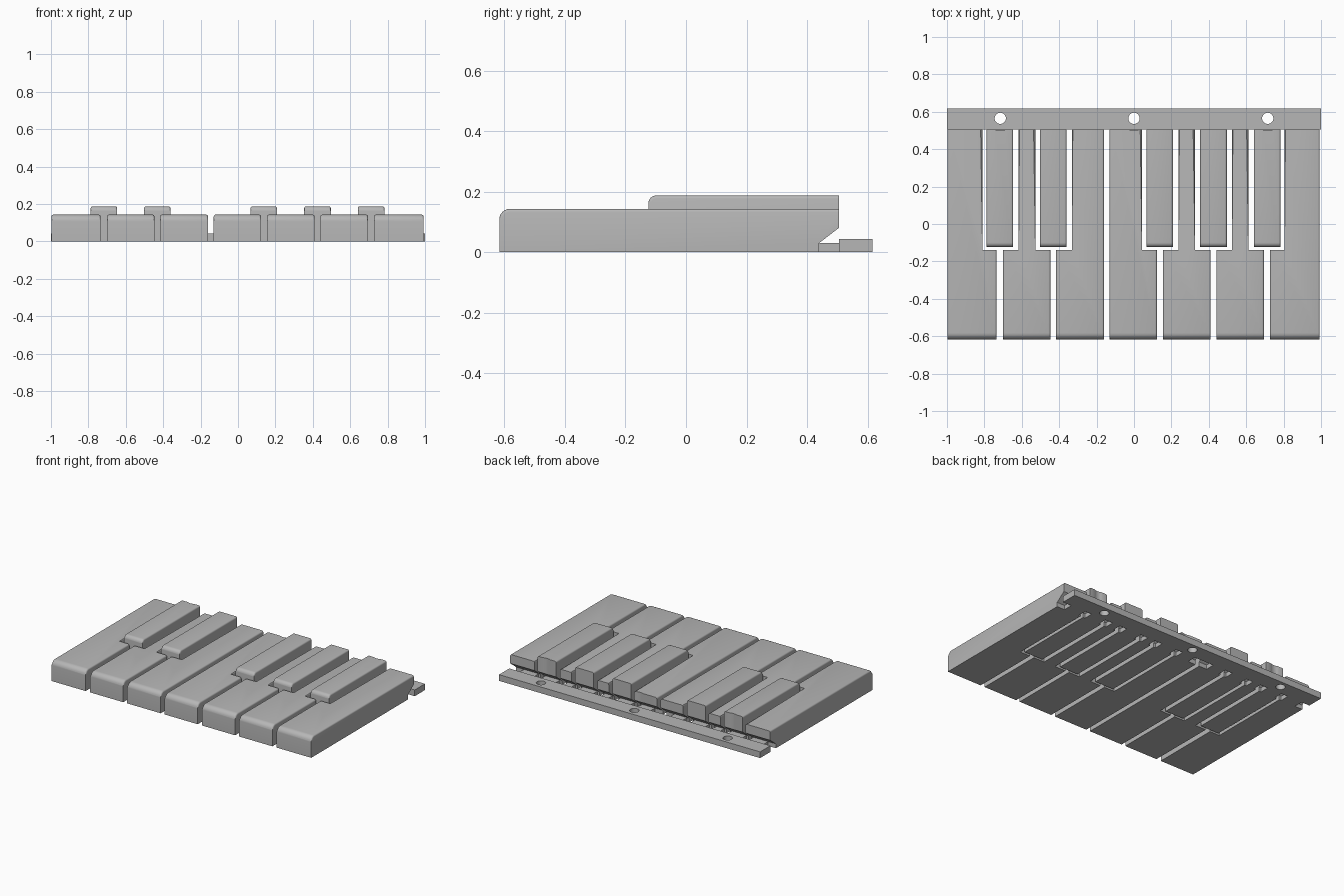
import bpy
import bmesh
from mathutils import Vector

if "Cube" in bpy.data.objects:
    bpy.data.objects.remove(bpy.data.objects["Cube"])

# One plain material
grey = bpy.data.materials.new("light_grey")
grey.use_nodes = True
colour = (0.47, 0.47, 0.47, 1)
grey.diffuse_color = colour
grey.node_tree.nodes["Principled BSDF"].inputs["Base Color"].default_value = colour

FRONT, NOTCH, BACK, HINGE, REAR = -0.617, -0.14, 0.505, 0.44, 0.617
SCREW_X, SCREW_Y = (-0.715, 0, 0.715), 0.565


def add_object(name, bm):
    bmesh.ops.recalc_face_normals(bm, faces=bm.faces)
    mesh = bpy.data.meshes.new(name)
    bm.to_mesh(mesh)
    bm.free()
    mesh.materials.append(grey)
    obj = bpy.data.objects.new(name, mesh)
    bpy.context.collection.objects.link(obj)
    return obj


def prism(points, offset):
    """Extrude a closed outline along an offset."""
    bm = bmesh.new()
    face = bm.faces.new([bm.verts.new(p) for p in points])
    side = bmesh.ops.extrude_face_region(bm, geom=[face])["geom"]
    moved = [v for v in side if isinstance(v, bmesh.types.BMVert)]
    bmesh.ops.translate(bm, verts=moved, vec=Vector(offset))
    bmesh.ops.recalc_face_normals(bm, faces=bm.faces)
    return bm


def box(name, x0, x1, y0, y1, height):
    outline = [(x0, y0, 0), (x1, y0, 0), (x1, y1, 0), (x0, y1, 0)]
    return add_object(name, prism(outline, (0, 0, height)))


def cylinder(name, x, y, z0, z1, radius):
    bm = bmesh.new()
    bmesh.ops.create_cone(bm, cap_ends=True, segments=32, radius1=radius,
                          radius2=radius, depth=z1 - z0)
    bmesh.ops.translate(bm, verts=bm.verts, vec=(x, y, (z0 + z1) / 2))
    return add_object(name, bm)


def select_only(obj):
    bpy.ops.object.select_all(action="DESELECT")
    obj.select_set(True)
    bpy.context.view_layer.objects.active = obj


def cut(obj, cutters):
    select_only(obj)
    for cutter in cutters:
        mod = obj.modifiers.new("cut", "BOOLEAN")
        mod.operation, mod.solver, mod.object = "DIFFERENCE", "EXACT", cutter
        bpy.ops.object.modifier_apply(modifier=mod.name)
    bpy.ops.object.shade_smooth_by_angle(angle=0.6)


def key(name, outline, front, height, nose):
    """Key body with a rounded front edge and softened long edges."""
    bm = prism([(x, y, 0) for x, y in outline], (0, 0, height))
    lip = [e for e in bm.edges
           if all(abs(v.co.y - front) < 1e-4 and v.co.z > 0.1 for v in e.verts)]
    bmesh.ops.bevel(bm, geom=lip, offset=nose, segments=6, profile=0.5,
                    affect="EDGES")
    bm.normal_update()
    long_edges = []
    for e in bm.edges:
        direction = (e.verts[1].co - e.verts[0].co).normalized()
        sideways = [abs(f.normal.x) > 0.9 for f in e.link_faces]
        above = max(v.co.z for v in e.verts) > 0.05
        if above and abs(direction.z) < 0.99 and sum(sideways) == 1:
            if min(v.co.y for v in e.verts) < BACK - 0.01:
                long_edges.append(e)
    bmesh.ops.bevel(bm, geom=long_edges, offset=0.01, segments=3, profile=0.5,
                    affect="EDGES")
    return add_object(name, bm)


# Cutters: sloped undercut behind the keys, and clearance for screw heads
undercut = add_object("undercut_cutter", prism(
    [(-1.1, y, z) for y, z in ((HINGE, -0.1), (HINGE, 0.03), (0.57, 0.13), (0.57, -0.1))],
    (2.2, 0, 0)))
heads = [cylinder("head_cutter", x, SCREW_Y, 0.035, 0.4, 0.066) for x in SCREW_X]
holes = [cylinder("hole_cutter", x, SCREW_Y, -0.1, 0.2, 0.03) for x in SCREW_X]
cutters = [undercut] + heads + holes
for cutter in cutters:
    cutter.hide_render = True

# White keys: front left, front right, rear left, rear right
white = [
    (-0.997, -0.735, -0.997, -0.81),
    (-0.70, -0.447, -0.617, -0.527),
    (-0.417, -0.16, -0.332, -0.16),
    (-0.13, 0.123, -0.13, 0.043),
    (0.155, 0.41, 0.238, 0.326),
    (0.44, 0.695, 0.524, 0.612),
    (0.727, 0.993, 0.805, 0.993),
]
for i, (x0, x1, r0, r1) in enumerate(white, 1):
    outline = [(x0, FRONT), (x1, FRONT)]
    outline += [(x1, NOTCH), (r1, NOTCH)] if r1 < x1 else []
    outline += [(r1, BACK), (r0, BACK)]
    outline += [(r0, NOTCH), (x0, NOTCH)] if r0 > x0 else []
    cut(key(f"white_key_{i}", outline, FRONT, 0.143, 0.035), [undercut] + heads)
    # Thin hinge, set in further on sides without a notch
    inset0 = 0.015 if r0 > x0 else 0.06
    inset1 = 0.015 if r1 < x1 else 0.06
    box(f"white_hinge_{i}", r0 + inset0, r1 - inset1, HINGE, BACK, 0.03)

# Black keys
for i, centre in enumerate((-0.717, -0.432, 0.138, 0.425, 0.712), 1):
    x0, x1 = centre - 0.071, centre + 0.071
    outline = [(x0, -0.124), (x1, -0.124), (x1, BACK), (x0, BACK)]
    cut(key(f"black_key_{i}", outline, -0.124, 0.187, 0.025), [undercut] + heads)
    box(f"black_hinge_{i}", x0 + 0.015, x1 - 0.015, HINGE, BACK, 0.03)

# Mounting bar with screw holes
cut(box("mounting_bar", -1, 1, BACK, REAR, 0.043), holes)

for cutter in cutters:
    bpy.data.objects.remove(cutter)
